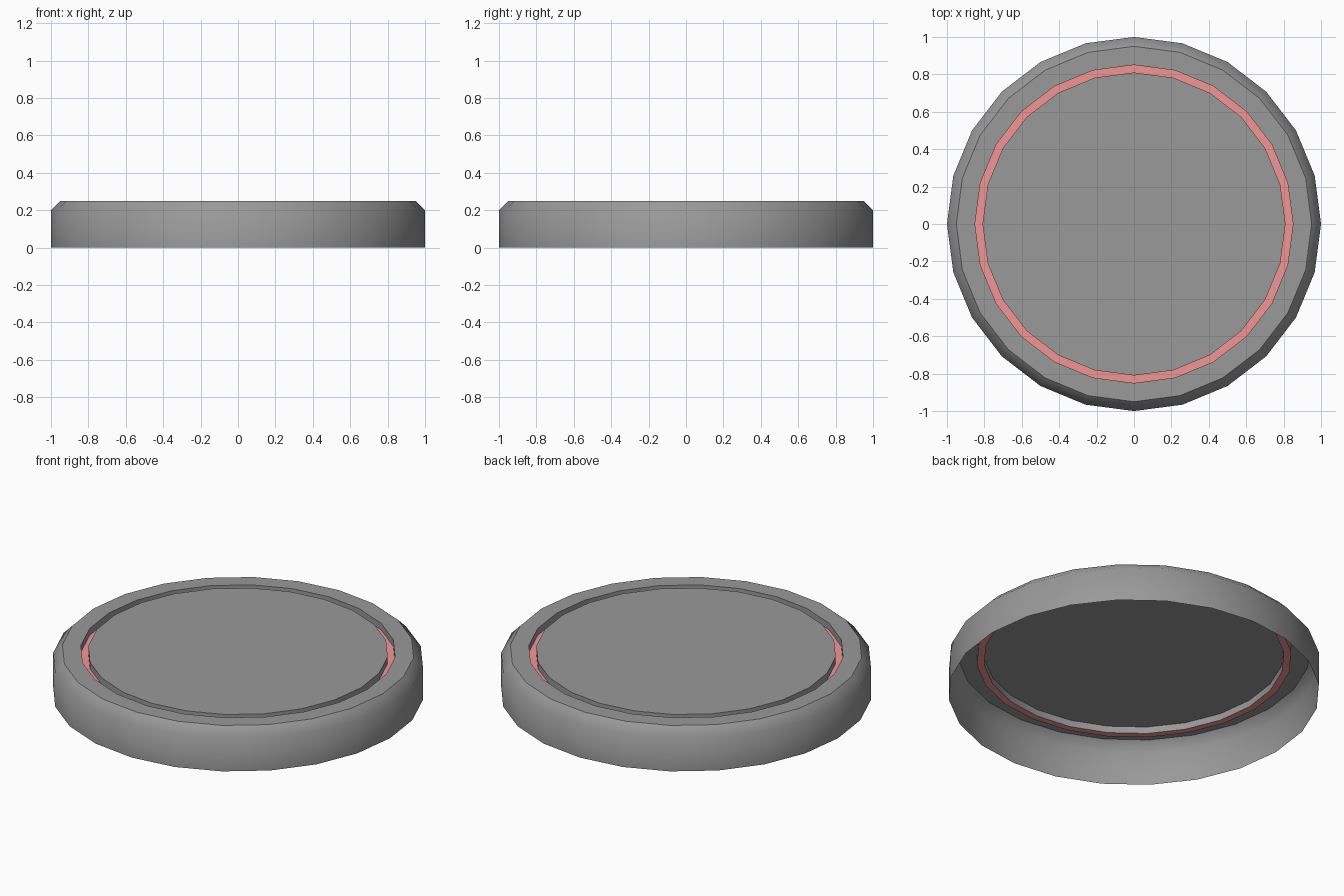
import bpy, bmesh, math

if "Cube" in bpy.data.objects:
    bpy.data.objects.remove(bpy.data.objects["Cube"])

SIDES = 24
TOP, FLOOR = 0.25, 0.21
R_OUT, R_IN = 0.85, 0.81


def material(name, rgb):
    mat = bpy.data.materials.new(name)
    mat.diffuse_color = (*rgb, 1)
    mat.use_nodes = True
    mat.node_tree.nodes["Principled BSDF"].inputs["Base Color"].default_value = mat.diffuse_color
    return mat


def lathe(name, profile, mat, cap=False, sharp_rings=()):
    """Spin (radius, z) points around z; optionally close the last ring."""
    bm = bmesh.new()
    rings = []
    for r, z in profile:
        rings.append([bm.verts.new((r * math.cos(2 * math.pi * i / SIDES),
                                    r * math.sin(2 * math.pi * i / SIDES), z))
                      for i in range(SIDES)])
    for a, b in zip(rings, rings[1:]):
        for i in range(SIDES):
            j = (i + 1) % SIDES
            bm.faces.new((a[i], a[j], b[j], b[i])).smooth = True
    if cap:
        bm.faces.new(rings[-1])
    for k in sharp_rings:
        for i in range(SIDES):
            bm.edges.get((rings[k][i], rings[k][(i + 1) % SIDES])).smooth = False
    mesh = bpy.data.meshes.new(name)
    bm.to_mesh(mesh)
    bm.free()
    mesh.materials.append(mat)
    obj = bpy.data.objects.new(name, mesh)
    bpy.context.collection.objects.link(obj)
    return obj


grey = material("dark_grey", (0.32, 0.32, 0.32))
pink = material("pink", (0.91, 0.30, 0.30))

# Outer rim: open-bottomed wall, chamfer, flat lip, outer groove wall
lathe("outer_rim", [(1, 0), (1, 0.2), (0.95, TOP), (R_OUT, TOP), (R_OUT, FLOOR)],
      grey, sharp_rings=(2, 3))

# Raised centre disc with inner groove wall
lathe("centre_disc", [(R_IN, FLOOR), (R_IN, TOP)], grey, cap=True, sharp_rings=(1,))

# Coloured strip on the groove floor
lathe("groove_strip", [(R_OUT, FLOOR), (R_IN, FLOOR)], pink)
